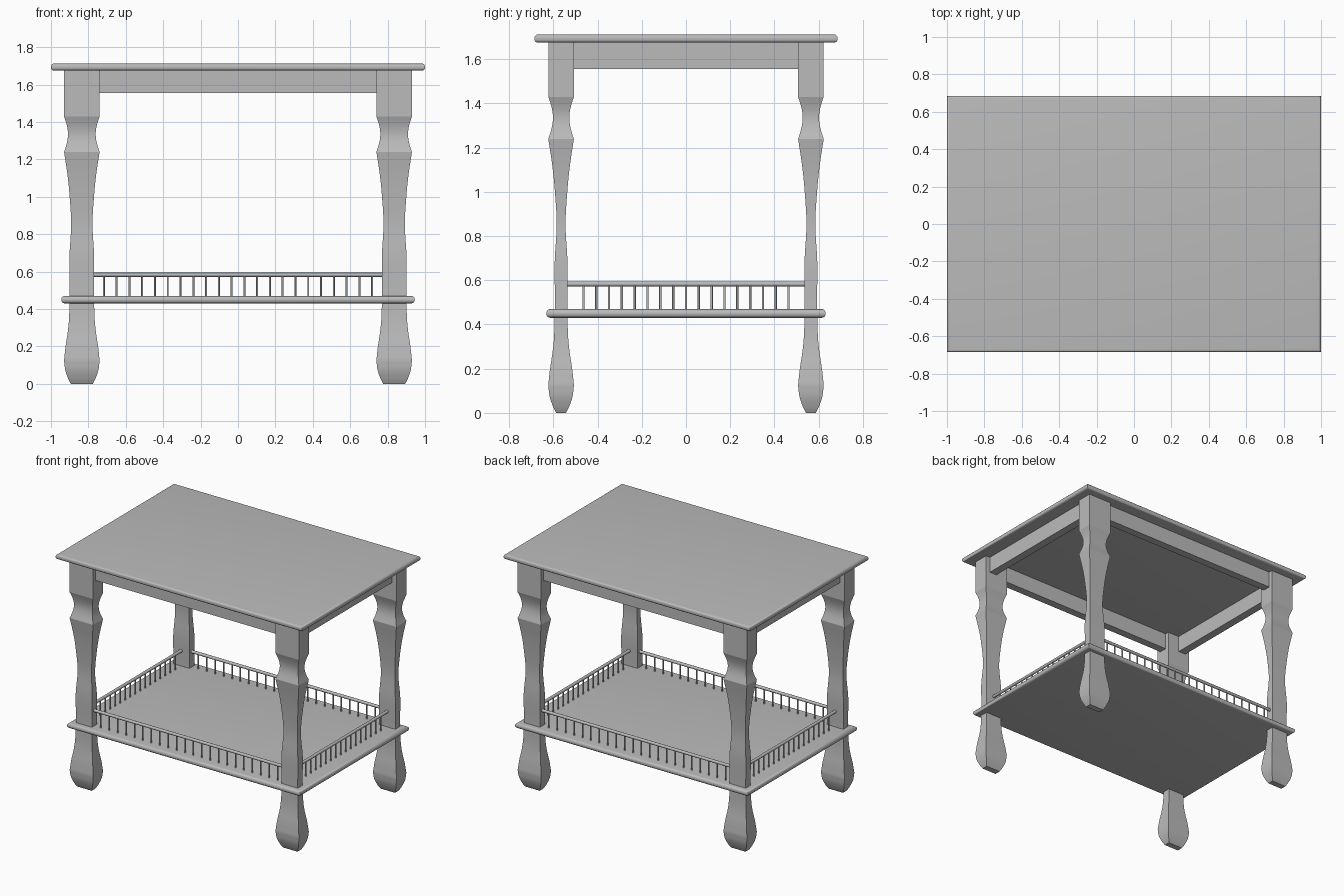
import bpy, bmesh, math
from mathutils import Vector

cube = bpy.data.objects.get("Cube")
if cube:
    bpy.data.objects.remove(cube, do_unlink=True)

grey = bpy.data.materials.new("plain grey")
grey.use_nodes = True
colour = (0.5, 0.5, 0.5, 1)
grey.diffuse_color = colour
grey.node_tree.nodes["Principled BSDF"].inputs["Base Color"].default_value = colour

LEG_X, LEG_Y = 0.835, 0.565      # leg centres
HALF_X, HALF_Y = 0.095, 0.058    # leg half widths at full section


def finish(name, bm, angle=None):
    bmesh.ops.recalc_face_normals(bm, faces=bm.faces)
    mesh = bpy.data.meshes.new(name)
    bm.to_mesh(mesh)
    bm.free()
    mesh.materials.append(grey)
    obj = bpy.data.objects.new(name, mesh)
    bpy.context.collection.objects.link(obj)
    if angle:
        bpy.ops.object.select_all(action='DESELECT')
        obj.select_set(True)
        bpy.context.view_layer.objects.active = obj
        bpy.ops.object.shade_smooth_by_angle(angle=math.radians(angle))
    return obj


def box(name, half_x, half_y, z0, z1, centre=(0, 0), rounding=0):
    bm = bmesh.new()
    bmesh.ops.create_cube(bm, size=1)
    for v in bm.verts:
        v.co = Vector((centre[0] + v.co.x * 2 * half_x,
                       centre[1] + v.co.y * 2 * half_y,
                       z0 + (v.co.z + 0.5) * (z1 - z0)))
    if rounding:
        # round only the horizontal rims, keeping mitred corners
        rims = [e for e in bm.edges if abs(e.verts[0].co.z - e.verts[1].co.z) < 1e-5]
        bmesh.ops.bevel(bm, geom=rims, offset=rounding, segments=5,
                        profile=0.5, affect='EDGES')
    return finish(name, bm, 40 if rounding else None)


def rod(bm, start, end, radius, sides):
    start, end = Vector(start), Vector(end)
    axis = end - start
    made = bmesh.ops.create_cone(bm, cap_ends=True, segments=sides, radius1=radius,
                                 radius2=radius, depth=axis.length)["verts"]
    turn = axis.to_track_quat('Z', 'Y')
    for v in made:
        v.co = turn @ v.co + (start + end) / 2


def smooth_path(points, steps=5):
    """Catmull-Rom curve through (height, inset) points."""
    p = [Vector(q) for q in points]
    p = [2 * p[0] - p[1]] + p + [2 * p[-1] - p[-2]]
    out = []
    for a, b, c, d in zip(p, p[1:], p[2:], p[3:]):
        for i in range(steps):
            t = i / steps
            out.append(0.5 * (2 * b + (c - a) * t + (2 * a - 5 * b + 4 * c - d) * t ** 2
                              + (3 * b - a - 3 * c + d) * t ** 3))
    return out + [p[-2]]


# Leg outline: foot, ankle and shaft, neck, square block
foot = smooth_path([(0, 0.036), (0.03, 0.021), (0.075, 0.006), (0.125, 0)])
shaft = smooth_path([(0.125, 0), (0.2, 0.008), (0.28, 0.02), (0.36, 0.027), (0.5, 0.03),
                     (0.68, 0.029), (0.85, 0.038), (1.0, 0.03), (1.12, 0.018), (1.24, 0)])
neck = [Vector((1.24 + 0.19 * i / 12, 0.021 * math.sin(math.pi * i / 12))) for i in range(13)]
outline = foot + shaft[1:] + neck[1:] + [Vector((1.68, 0))]


def leg(name, cx, cy):
    bm = bmesh.new()
    rings = []
    for z, inset in outline:
        hx, hy = HALF_X - inset, HALF_Y - inset
        rings.append([bm.verts.new((cx + sx * hx, cy + sy * hy, z))
                      for sx, sy in ((-1, -1), (1, -1), (1, 1), (-1, 1))])
    for low, high in zip(rings, rings[1:]):
        for i in range(4):
            j = (i + 1) % 4
            bm.faces.new((low[i], low[j], high[j], high[i]))
    bm.faces.new(rings[0])
    bm.faces.new(rings[-1])
    finish(name, bm, 16)


for sx, side in ((1, "left"), (-1, "right")):
    for sy, end in ((-1, "front"), (1, "back")):
        leg(f"{end}_{side}_leg", sx * LEG_X, sy * LEG_Y)

# Top and lower shelf
box("table_top", 1.0, 0.685, 1.675, 1.712, rounding=0.015)
box("lower_shelf", 0.945, 0.632, 0.43, 0.47, rounding=0.019)

# Aprons under the top
for s, name in ((-1, "front"), (1, "back")):
    box(name + "_apron", LEG_X - HALF_X, 0.029, 1.555, 1.676, (0, s * LEG_Y))
for s, name in ((1, "left"), (-1, "right")):
    box(name + "_apron", 0.03, LEG_Y - HALF_Y, 1.555, 1.676, (s * (LEG_X + 0.03), 0))

# Gallery rails with spindles
RAIL_Z = 0.583


def gallery(name, place, reach, spread, count):
    bm = bmesh.new()
    rod(bm, place(-reach, RAIL_Z), place(reach, RAIL_Z), 0.011, 12)
    for i in range(count):
        u = spread * (2 * i / (count - 1) - 1)
        rod(bm, place(u, 0.465), place(u, RAIL_Z), 0.0052, 8)
    finish(name, bm, 50)


for s, name in ((-1, "front"), (1, "back")):
    gallery(name + "_gallery", lambda u, z: (u, s * LEG_Y, z), 0.79, 0.717, 22)
for s, name in ((1, "left"), (-1, "right")):
    gallery(name + "_gallery", lambda u, z: (s * LEG_X, u, z), 0.55, 0.464, 17)
